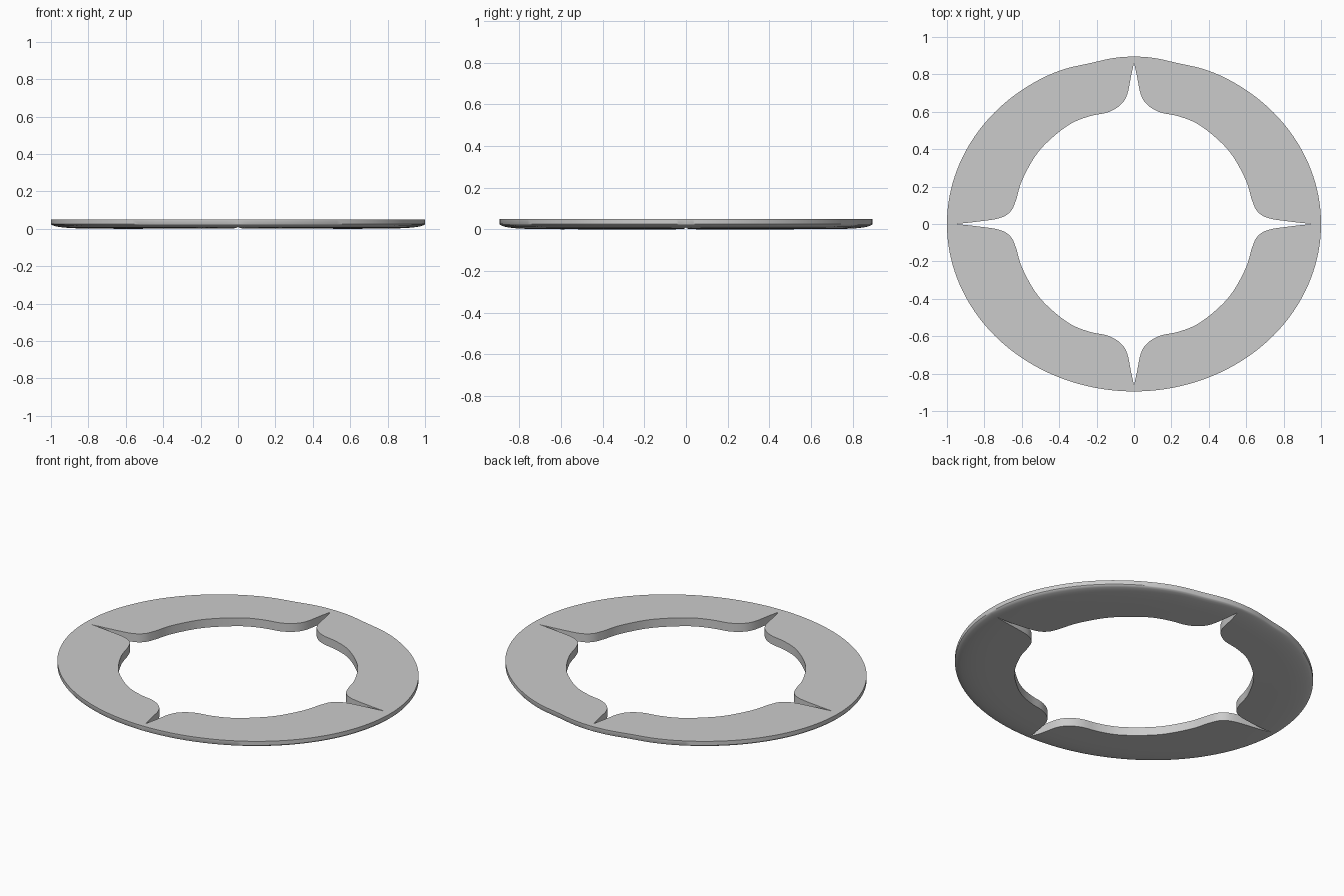
import bpy, bmesh, math
from mathutils import Vector

if "Cube" in bpy.data.objects:
    bpy.data.objects.remove(bpy.data.objects["Cube"])

TOP = 0.05
HALF_X, HALF_Y = 1.0, 0.895

# One quarter of the inner opening, from side notch tip to upper notch tip
INNER = [(0.957, 0), (0.85, 0.011), (0.72, 0.031), (0.66, 0.067), (0.63, 0.13),
         (0.60, 0.23), (0.53, 0.36), (0.45, 0.45), (0.34, 0.535), (0.235, 0.577),
         (0.14, 0.597), (0.075, 0.634), (0.037, 0.69), (0.016, 0.79), (0, 0.862)]


def spline(points, steps):
    """Smooth curve through the points (Catmull-Rom)."""
    p = [Vector(q) for q in points]
    p = [p[0] * 2 - p[1]] + p + [p[-1] * 2 - p[-2]]
    out = []
    for i in range(1, len(p) - 2):
        a, b, c, d = p[i - 1:i + 3]
        for k in range(steps):
            t = k / steps
            out.append(0.5 * (2 * b + (c - a) * t + (2 * a - 5 * b + 4 * c - d) * t * t
                              + (3 * b - a - 3 * c + d) * t ** 3))
    return out + [p[-2]]


def outer_point(direction):
    """Rim point on the ray: an ellipse with a faint crest at the back."""
    x, y = direction
    r = 1 / math.hypot(x / HALF_X, y / HALF_Y)
    p = Vector((x * r, y * r))
    if y > 0:
        p *= 1 - 0.011 * math.exp(-((abs(p.x) - 0.24) / 0.11) ** 2)
    return p


def underside(s):
    """Underside height: flat inside, rolling up to the rim."""
    t = max(0, (s - 0.84) / 0.16)
    return 0.004 * max(0, (s - 0.66) / 0.34) + 0.022 * (1 - math.sqrt(max(0, 1 - t ** 2.2)))


# Mirror the quarter into the whole closed opening
quarter = spline(INNER, 5)
half = quarter + [Vector((-p.x, p.y)) for p in reversed(quarter[:-1])]
loop = half + [Vector((p.x, -p.y)) for p in reversed(half[1:-1])]

# Ring: a closed cross-section at each step around the opening
bm = bmesh.new()
sections = []
for p in loop:
    rim = outer_point(p.normalized())
    s0 = p.length / rim.length
    profile = [(s0, TOP), (1, TOP)]
    for k in range(11):
        u = math.sin(math.pi / 2 * (1 - k / 10))
        s = s0 + (1 - s0) * u
        profile.append((s, underside(s)))
    sections.append([bm.verts.new((rim.x * s, rim.y * s, z)) for s, z in profile])
n = len(sections[0])
for i, a in enumerate(sections):
    b = sections[(i + 1) % len(sections)]
    for j in range(n):
        k = (j + 1) % n
        bm.faces.new((a[j], a[k], b[k], b[j]))
bmesh.ops.recalc_face_normals(bm, faces=bm.faces)

mesh = bpy.data.meshes.new("notched_ring")
bm.to_mesh(mesh)
bm.free()
ring = bpy.data.objects.new("notched_ring", mesh)
bpy.context.collection.objects.link(ring)
bpy.context.view_layer.objects.active = ring
ring.select_set(True)
bpy.ops.object.shade_smooth_by_angle(angle=math.radians(35))
